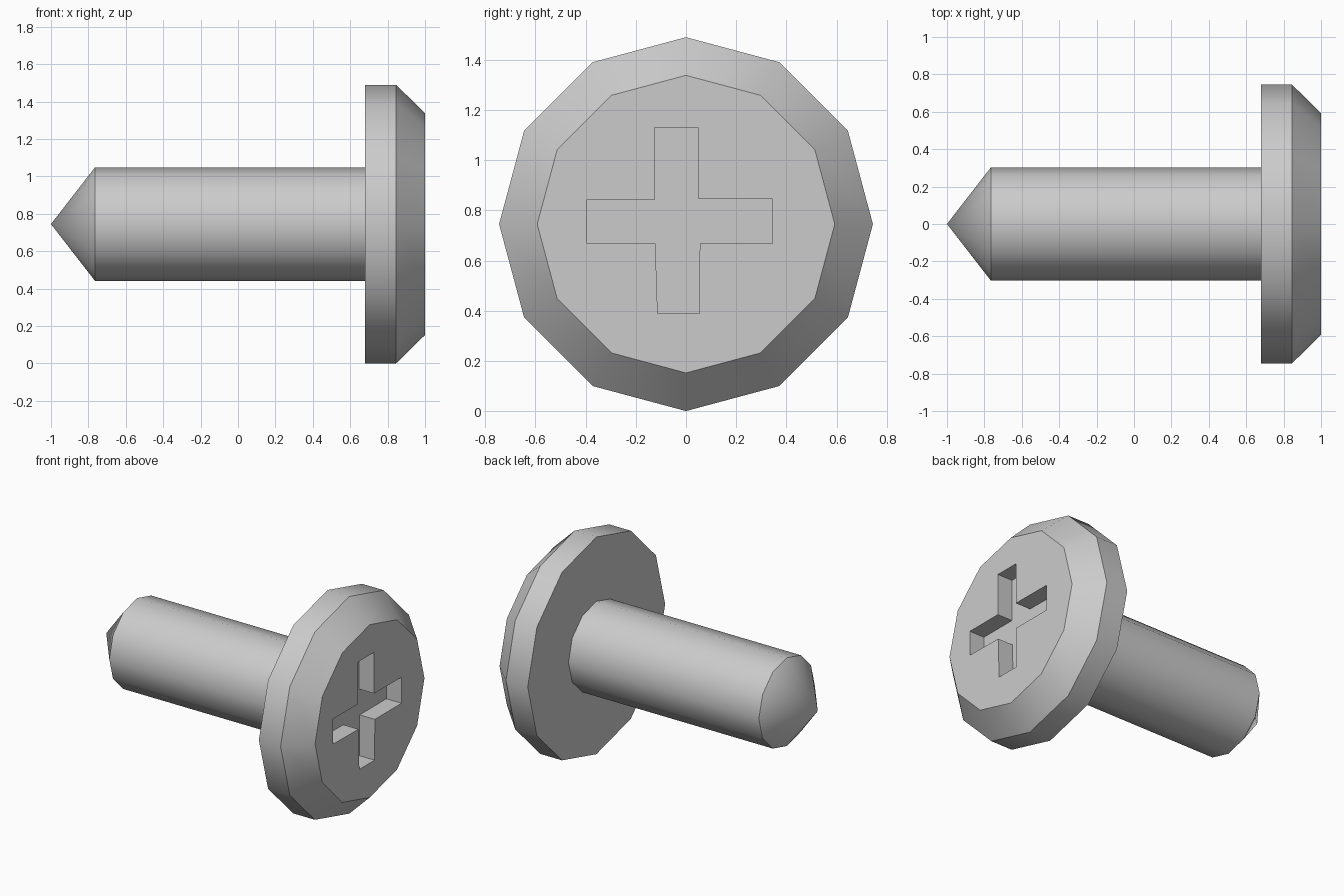
import bpy, bmesh, math

if "Cube" in bpy.data.objects:
    bpy.data.objects.remove(bpy.data.objects["Cube"])

CZ = 0.745      # height of the screw axis
SIDES = 12


def make_object(name, bm):
    bmesh.ops.recalc_face_normals(bm, faces=bm.faces[:])
    mesh = bpy.data.meshes.new(name)
    bm.to_mesh(mesh)
    bm.free()
    obj = bpy.data.objects.new(name, mesh)
    bpy.context.collection.objects.link(obj)
    return obj


def lathe_x(name, tip_x, rings):
    """Revolve (x, radius) rings about the screw axis, from a point to a flat cap."""
    bm = bmesh.new()
    tip = bm.verts.new((tip_x, 0, CZ))
    loops = []
    for x, r in rings:
        angles = [2 * math.pi * i / SIDES for i in range(SIDES)]
        loops.append([bm.verts.new((x, r * math.cos(a), CZ + r * math.sin(a))) for a in angles])
    for i in range(SIDES):
        j = (i + 1) % SIDES
        bm.faces.new((tip, loops[0][i], loops[0][j]))
        for a, b in zip(loops, loops[1:]):
            bm.faces.new((a[i], b[i], b[j], a[j]))
    bm.faces.new(loops[-1])
    return make_object(name, bm)


# Pointed shank, head and chamfer in one turned body
screw = lathe_x("screw", -1.0, [(-0.765, 0.303), (0.68, 0.303), (0.68, 0.745),
                                (0.845, 0.745), (1.0, 0.593)])

# Cross-shaped drive recess, slightly off centre
cross = [(-0.125, 1.13), (0.048, 1.13), (0.048, 0.847), (0.345, 0.845),
         (0.345, 0.667), (0.055, 0.667), (0.053, 0.388), (-0.113, 0.388),
         (-0.122, 0.667), (-0.397, 0.670), (-0.397, 0.842), (-0.125, 0.842)]
bm = bmesh.new()
floor = bm.faces.new([bm.verts.new((0.885, y, z)) for y, z in cross])
ext = bmesh.ops.extrude_face_region(bm, geom=[floor], use_keep_orig=True)
for v in ext["geom"]:
    if isinstance(v, bmesh.types.BMVert):
        v.co.x = 1.1
cutter = make_object("recess_cutter", bm)
cutter.hide_render = True

mod = screw.modifiers.new("recess", "BOOLEAN")
mod.operation = "DIFFERENCE"
mod.solver = "EXACT"
mod.object = cutter
bpy.context.view_layer.objects.active = screw
screw.select_set(True)
bpy.ops.object.modifier_apply(modifier=mod.name)
bpy.data.objects.remove(cutter)

# Round sides shade smooth, chamfer and rim edges stay crisp
bpy.ops.object.shade_smooth_by_angle(angle=math.radians(35))
